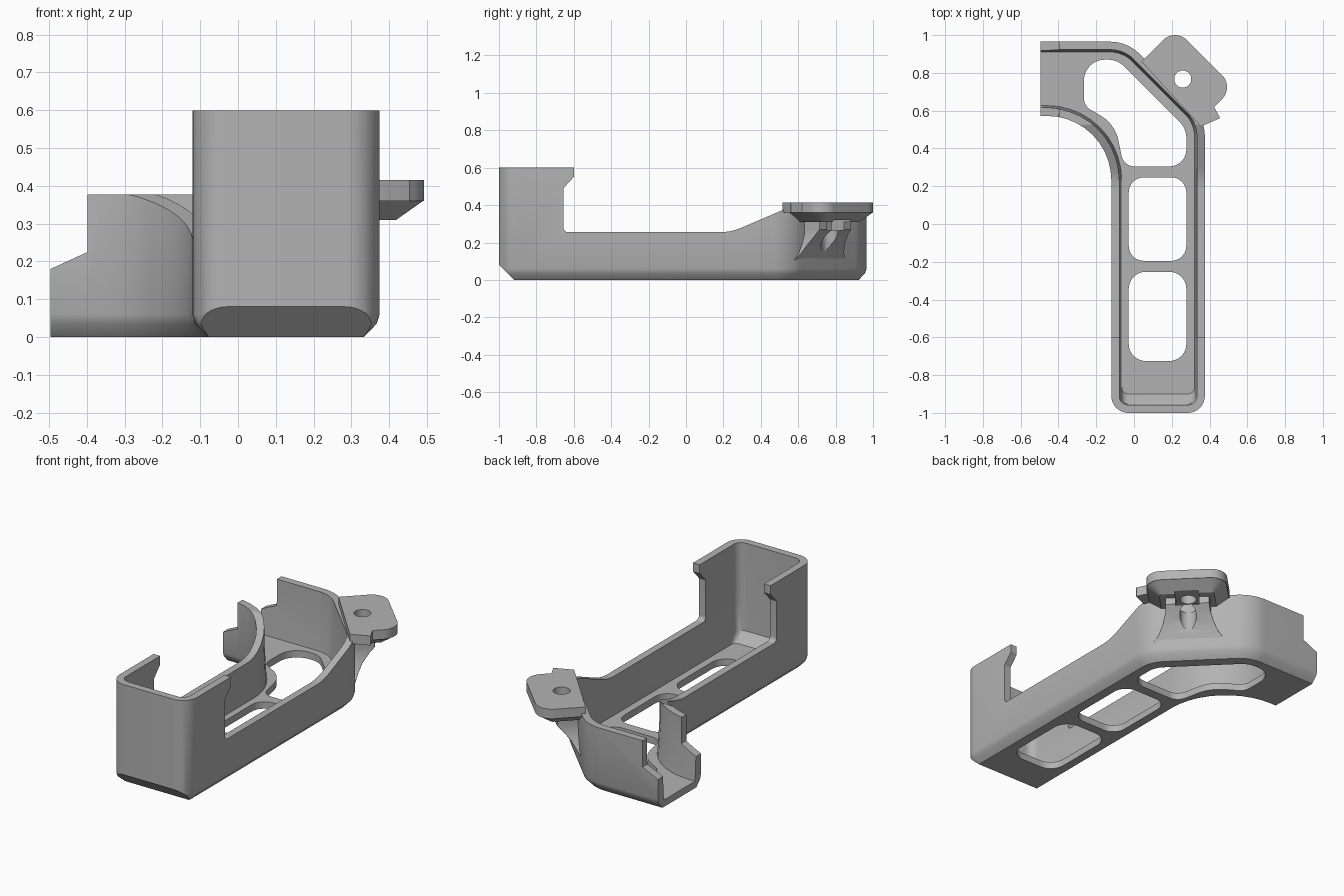
import bpy, bmesh, math
from mathutils import Matrix, Vector

if "Cube" in bpy.data.objects:
    bpy.data.objects.remove(bpy.data.objects["Cube"])

grey = bpy.data.materials.new("plain_grey")
grey.use_nodes = True
COLOUR = (0.45, 0.45, 0.45, 1)
grey.diffuse_color = COLOUR
grey.node_tree.nodes["Principled BSDF"].inputs["Base Color"].default_value = COLOUR

# Extrusion frames: along x (profile y,z), along y (profile x,z), and turned to the diagonal wall
ALONG_X = Matrix(((0, 0, 1, 0), (1, 0, 0, 0), (0, 1, 0, 0), (0, 0, 0, 1)))
ALONG_Y = Matrix.Rotation(math.pi / 2, 4, 'X')
DIAGONAL = Matrix.Rotation(math.pi / 4, 4, 'Z')


def ring(corners, offsets, steps=10):
    """Counter-clockwise polygon with rounded corners, each edge moved inward."""
    n = len(corners)
    if not isinstance(offsets, (list, tuple)):
        offsets = [offsets] * n
    pts = [Vector(c[:2]) for c in corners]
    dirs = [(pts[(i + 1) % n] - pts[i]).normalized() for i in range(n)]
    out = []
    for i in range(n):
        a, b = dirs[i - 1], dirs[i]
        na, nb = Vector((-a.y, a.x)), Vector((-b.y, b.x))
        da, db = offsets[i - 1], offsets[i]
        cross = a.x * b.y - a.y * b.x
        # meeting point of the two moved edges
        diff = nb * db - na * da
        p = pts[i] + na * da + a * ((diff.x * b.y - diff.y * b.x) / cross)
        sign = 1 if cross > 0 else -1
        r = max(corners[i][2] - sign * min(da, db), 0.003)
        turn = math.atan2(cross, a.dot(b))
        start = p - a * (r * math.tan(abs(turn) / 2))
        centre = start + na * (r * sign)
        for k in range(steps + 1):
            out.append(centre + Matrix.Rotation(turn * k / steps, 2) @ (start - centre))
    return out


def loft(name, corners, levels, frame=Matrix()):
    """Solid through stacked rings; levels are (height, edge offsets)."""
    bm = bmesh.new()
    rings = [[bm.verts.new((p.x, p.y, z)) for p in ring(corners, off)] for z, off in levels]
    for low, high in zip(rings, rings[1:]):
        for i in range(len(low)):
            j = (i + 1) % len(low)
            bm.faces.new((low[i], low[j], high[j], high[i]))
    bm.faces.new(rings[0][::-1])
    bm.faces.new(rings[-1])
    bm.transform(frame)
    bmesh.ops.recalc_face_normals(bm, faces=bm.faces)
    mesh = bpy.data.meshes.new(name)
    bm.to_mesh(mesh)
    bm.free()
    mesh.materials.append(grey)
    ob = bpy.data.objects.new(name, mesh)
    bpy.context.collection.objects.link(ob)
    return ob


def activate(ob):
    bpy.ops.object.select_all(action='DESELECT')
    ob.select_set(True)
    bpy.context.view_layer.objects.active = ob


def cut(target, cutters):
    activate(target)
    for c in cutters:
        mod = target.modifiers.new("cut", 'BOOLEAN')
        mod.operation, mod.solver, mod.object = 'DIFFERENCE', 'EXACT', c
        bpy.ops.object.modifier_apply(modifier=mod.name)


def finish(ob):
    activate(ob)
    bpy.ops.object.shade_smooth_by_angle(angle=math.radians(30))


def box(x0, x1, y0, y1, r=0.0):
    return [(x0, y0, r), (x1, y0, r), (x1, y1, r), (x0, y1, r)]


# Tray body: straight arm, diagonal corner and side wing
outline = [(-.12, -1, .09), (.375, -1, .09), (.375, .555, .22), (-.035, .965, .22),
           (-.7, .965, .01), (-.7, .572, .01), (-.12, .572, .34)]
tray = loft("tray", outline, [(0, .042), (.035, .008), (.06, 0), (.6, 0)])


def front_first(front, rest):
    return [front] + [rest] * 6


cavity = loft("cavity_cutter", outline, [
    (.04, front_first(.1, .055)), (.095, front_first(.045, .051)), (.26, .042), (.8, .042)])

# Side profile of the wall tops, and the stepped wing end
wall_top = loft("wall_top_cutter", [
    (-.6, .9, 0), (-.6, .55, 0), (-.655, .49, .01), (-.655, .255, .025), (.24, .255, .3),
    (.525, .377, .02), (1.3, .377, 0), (1.3, .9, 0)], [(-1, 0), (1, 0)], ALONG_X)
wing_end = loft("wing_end_cutter", [
    (-1, -.1, 0), (-.496, -.1, 0), (-.496, .18, 0), (-.398, .225, 0), (-.398, .8, 0),
    (-1, .8, 0)], [(-1.2, 0), (1.2, 0)], ALONG_Y)

# Bevel along the bottom of the front wall
front_bevel = loft("front_bevel_cutter", [
    (-1.1, -.1, 0), (-.82, -.1, 0), (-1.1, .18, 0)], [(-1, 0), (1, 0)], ALONG_X)

# Floor openings
through = [(-.1, 0), (.2, 0)]
front_hole = loft("front_hole_cutter", box(-.028, .277, -.725, -.253, .09), through)
middle_hole = loft("middle_hole_cutter", box(-.028, .277, -.195, .247, .08), through)
corner_hole = loft("corner_hole_cutter", [
    (-.055, .305, .07), (.277, .305, .09), (.277, .505, .12), (-.088, .87, .12),
    (-.265, .87, .11), (-.265, .625, .07), (-.1, .53, .2)], through)

cutters = [cavity, wall_top, wing_end, front_bevel, front_hole, middle_hole, corner_hole]
cut(tray, cutters)

# Mounting plate with a small tab, set against the diagonal wall
plate = loft("mount_plate", [
    (.615, .115, 0), (.718, .074, 0), (.739, .138, 0), (.887, .138, .09),
    (.887, .58, .09), (.636, .58, 0)], [(.36, 0), (.415, 0)], DIAGONAL)
underside = loft("mount_underside", [
    (.63, .138, 0), (.887, .138, .09), (.887, .58, .09), (.63, .58, 0)],
    [(.31, [.07, .075, .07, 0]), (.362, 0)], DIAGONAL)

# Flared bracket carrying the plate: (height, reach, half width)
flare = [(.1, .65, .2), (.14, .672, .165), (.19, .7, .14), (.24, .742, .123),
         (.27, .77, .12), (.312, .77, .12)]
bracket = loft("mount_bracket", box(.63, .8, .16, .56), [
    (z, [.2 - half, .8 - reach, .2 - half, 0]) for z, reach, half in flare], DIAGONAL)

# Screw hole with driver channel, and nut pocket
screw = loft("screw_cutter", box(.68, .77, .315, .405, .0449), [(0, 0), (.6, 0)], DIAGONAL)
pocket = loft("pocket_cutter", box(.675, .9, .295, .425), [(.265, 0), (.32, 0)], DIAGONAL)
cut(plate, [screw])
cut(underside, [screw, pocket])
cut(bracket, [screw, pocket])

for c in cutters + [screw, pocket]:
    bpy.data.objects.remove(c)
for part in (tray, plate, underside, bracket):
    finish(part)
